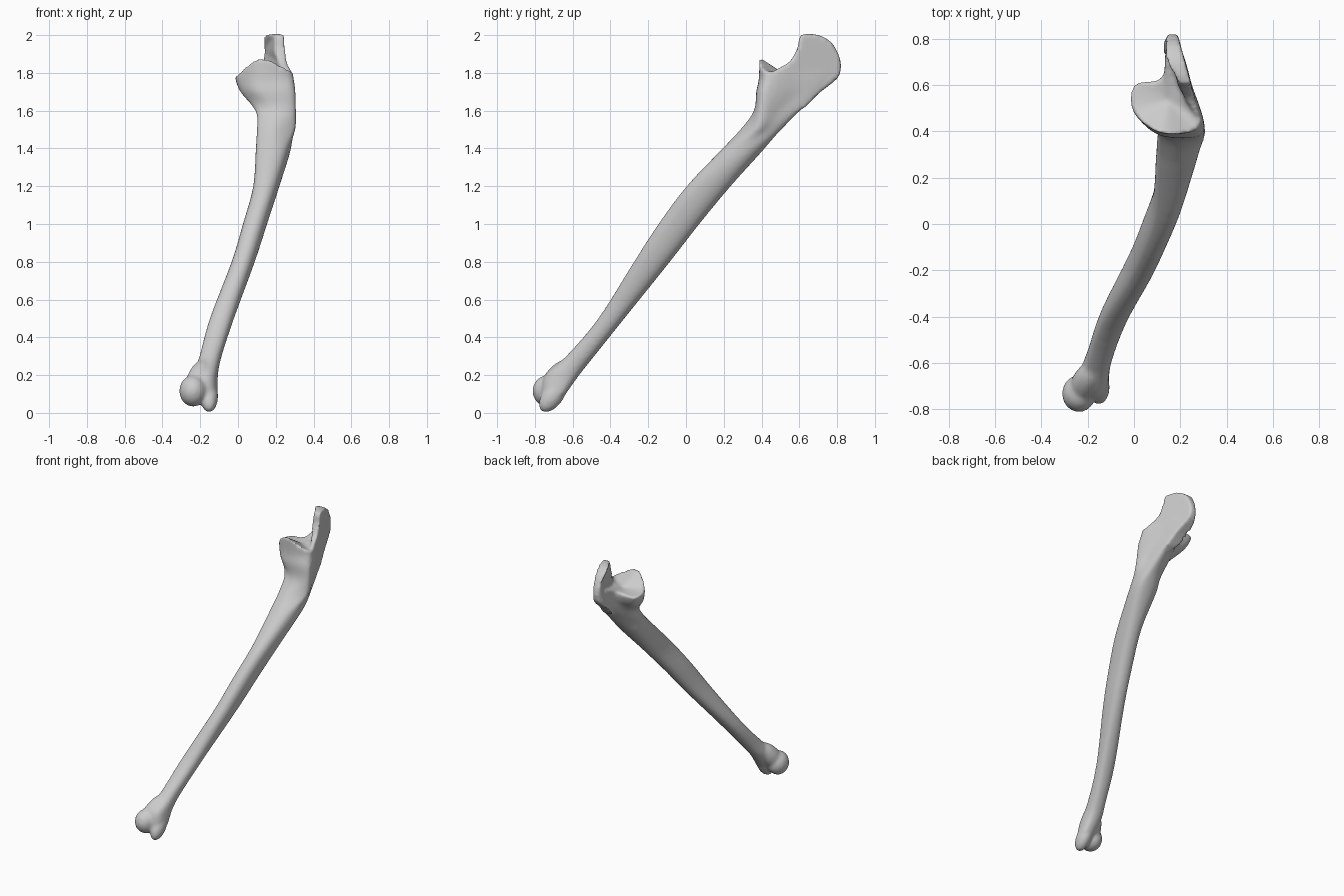
import bpy, bmesh
from math import sin, cos, radians, copysign
from mathutils import Vector, Matrix

old = bpy.data.objects.get("Cube")
if old:
    bpy.data.objects.remove(old, do_unlink=True)

# One bone-grey material
bone_grey = bpy.data.materials.new("bone_grey")
bone_grey.use_nodes = True
colour = (0.6, 0.6, 0.6, 1)
bone_grey.diffuse_color = colour
bone_grey.node_tree.nodes["Principled BSDF"].inputs["Base Color"].default_value = colour


def smooth_path(points, closed, steps):
    """Resample points along a curve that passes through all of them."""
    count = len(points)
    pick = (lambda i: points[i % count]) if closed else (lambda i: points[max(0, min(count - 1, i))])
    result = []
    for i in range(count if closed else count - 1):
        a, b, c, d = (pick(i + k) for k in (-1, 0, 1, 2))
        for s in range(steps):
            t = s / steps
            result.append(0.5 * (2 * b + (c - a) * t + (2 * a - 5 * b + 4 * c - d) * t ** 2
                                 + (3 * b - a - 3 * c + d) * t ** 3))
    if not closed:
        result.append(points[-1])
    return result


def squarish(value):
    return copysign(abs(value) ** 0.85, value)


def oval_ring(z, left, right, front, back):
    """Level slice of the shaft, its front edge leaning toward the inner side."""
    ring = []
    for k in range(8):
        angle = radians(45 * k - 35)
        across, along = squarish(cos(angle)), squarish(sin(angle))
        x = (left + right) / 2 + (right - left) * 0.52 * (across + 0.18 * along)
        y = (front + back) / 2 + (back - front) * 0.53 * along
        ring.append(Vector((x, y, z)))
    return ring


def add_loft(bm, rings, top_centre):
    """Skin smoothed rings and close both ends."""
    columns = [smooth_path(list(column), False, 4) for column in zip(*rings)]
    rows = [smooth_path(list(row), True, 5) for row in zip(*columns)]
    verts = [[bm.verts.new(p) for p in row] for row in rows]
    n = len(verts[0])
    for low, high in zip(verts, verts[1:]):
        for i in range(n):
            j = (i + 1) % n
            bm.faces.new((low[i], low[j], high[j], high[i]))
    bm.faces.new(verts[0][::-1])
    # The joint surface slopes down to its centre
    centre = bm.verts.new(top_centre)
    for i in range(n):
        bm.faces.new((verts[-1][i], verts[-1][(i + 1) % n], centre))


def add_ellipsoid(bm, centre, radii, direction=(0, 0, 1)):
    """Ellipsoid whose third radius points along the direction."""
    turn = Vector(direction).to_track_quat('Z', 'Y').to_matrix().to_4x4()
    matrix = Matrix.Translation(centre) @ turn @ Matrix.Diagonal((*radii, 1))
    bmesh.ops.create_uvsphere(bm, u_segments=24, v_segments=16, radius=1, matrix=matrix)


def add_plate(bm, outline):
    """Side profile given thickness, with its outer face slanting inward to the back."""
    outer, inner = [], []
    for y, z in outline:
        x = 0.305 - (y - 0.39) * 0.27
        thickness = 0.1 - max(0, 0.68 - y) * 0.4 - max(0, y - 0.74) * 0.7 - max(0, z - 1.9) * 0.2
        outer.append(bm.verts.new((x, y, z)))
        inner.append(bm.verts.new((x - thickness, y, z)))
    bm.faces.new(outer)
    bm.faces.new(inner[::-1])
    n = len(outer)
    for i in range(n):
        j = (i + 1) % n
        bm.faces.new((outer[j], outer[i], inner[i], inner[j]))


bm = bmesh.new()

# Shaft slices: height, left, right, front, back
shaft = [
    (0.1, -0.21, -0.11, -0.76, -0.64),
    (0.2, -0.23, -0.11, -0.74, -0.57),
    (0.3, -0.2, -0.09, -0.63, -0.49),
    (0.5, -0.145, -0.025, -0.46, -0.33),
    (0.8, -0.03, 0.085, -0.27, -0.09),
    (1, 0.03, 0.15, -0.14, 0.065),
    (1.2, 0.085, 0.215, 0.01, 0.23),
    (1.4, 0.1, 0.275, 0.2, 0.41),
]
rings = [oval_ring(*row) for row in shaft]

# Upper head slices, running from the outer front corner around the back
head = [
    (1.5, ((.3, .36), (.285, .43), (.25, .5), (.18, .49), (.12, .42), (.1, .36), (.12, .31), (.2, .29))),
    (1.6, ((.305, .39), (.275, .5), (.24, .6), (.17, .58), (.12, .52), (.1, .46), (.1, .4), (.2, .36))),
    (1.7, ((.3, .4), (.25, .6), (.215, .7), (.15, .69), (.12, .6), (.03, .57), (.02, .47), (.12, .38))),
    (1.77, ((.29, .42), (.25, .6), (.2, .76), (.14, .75), (.12, .63), (0, .6), (0, .48), (.12, .39))),
]
for z, corners in head:
    rings.append([Vector((x, y, z)) for x, y in corners])

# Joint rim: the last slice drawn inward and raised to uneven heights
rim_heights = (1.81, 1.83, 1.85, 1.85, 1.8, 1.78, 1.8, 1.88)
rings.append([Vector((v.x * 0.96 + 0.006, v.y * 0.98 + 0.01, z)) for v, z in zip(rings[-1], rim_heights)])
add_loft(bm, rings, Vector((0.15, 0.53, 1.79)))

# Hooked plate at the top of the back
hook = [(.45, 1.6), (.46, 1.79), (.5, 1.83), (.55, 1.86), (.59, 1.93), (.61, 2), (.7, 2),
        (.77, 1.96), (.81, 1.89), (.82, 1.83), (.8, 1.77), (.7, 1.69), (.6, 1.6)]
add_plate(bm, [(p.x, p.y) for p in smooth_path([Vector(p) for p in hook], True, 3)])

# Rounded knob, its flared neck and the small pointed process at the lower end
add_ellipsoid(bm, (-0.238, -0.733, 0.116), (0.073, 0.08, 0.083))
add_ellipsoid(bm, (-0.21, -0.69, 0.17), (0.062, 0.066, 0.14), (0.3, 0.6, 0.8))
add_ellipsoid(bm, (-0.153, -0.705, 0.09), (0.048, 0.056, 0.1), (0, 0.6, 0.8))

bmesh.ops.recalc_face_normals(bm, faces=bm.faces[:])
mesh = bpy.data.meshes.new("forearm_bone")
bm.to_mesh(mesh)
bm.free()
mesh.materials.append(bone_grey)
bone = bpy.data.objects.new("forearm_bone", mesh)
bpy.context.collection.objects.link(bone)

# Fuse the parts into a single skin and soften the joins
fuse = bone.modifiers.new("fuse", 'REMESH')
fuse.mode = 'VOXEL'
fuse.voxel_size = 0.01
fuse.use_smooth_shade = True
soften = bone.modifiers.new("soften", 'SMOOTH')
soften.factor = 0.5
soften.iterations = 7
bpy.context.view_layer.objects.active = bone
bone.select_set(True)
for name in ("fuse", "soften"):
    bpy.ops.object.modifier_apply(modifier=name)
bpy.ops.object.shade_smooth()
